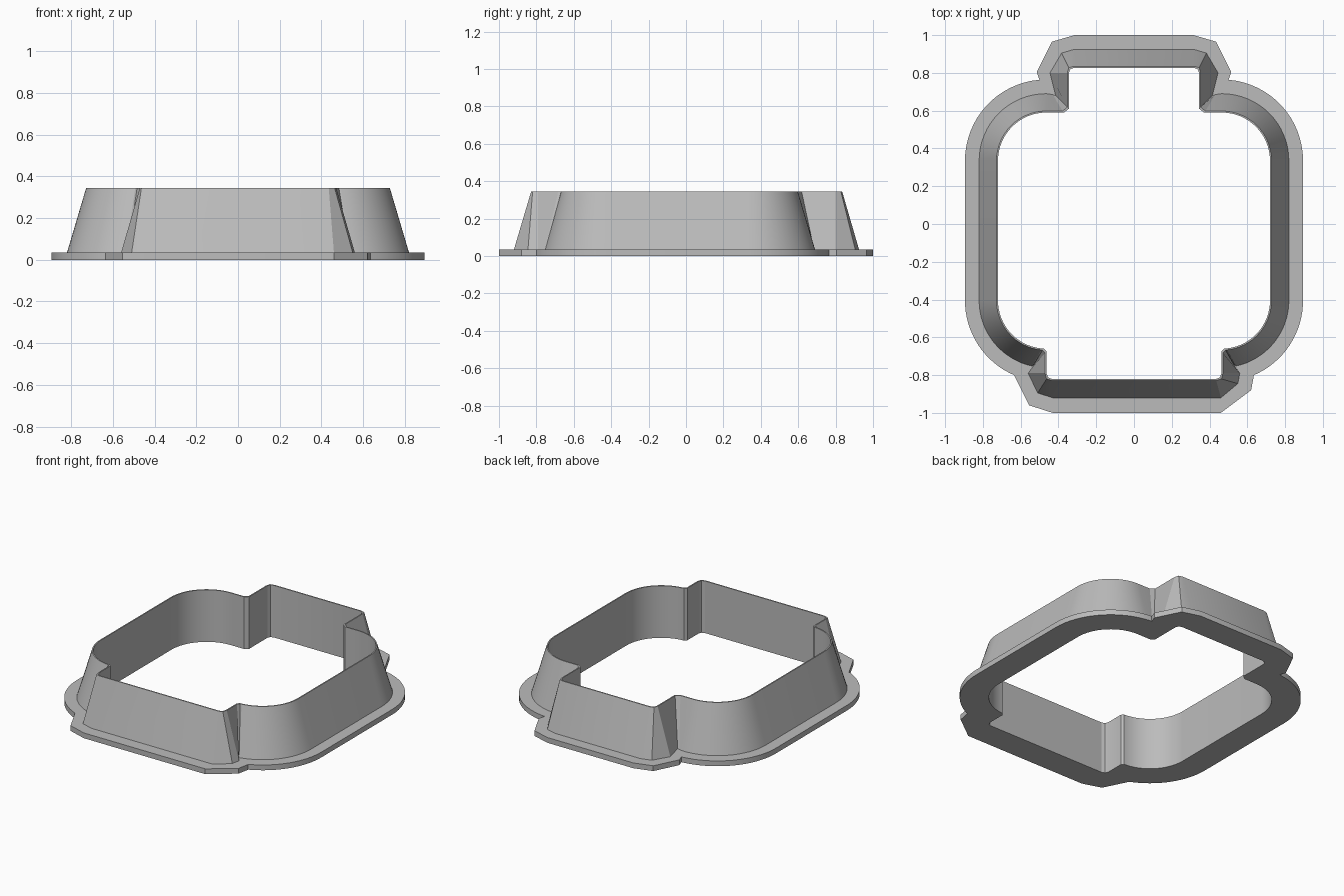
import bpy
import bmesh
from math import cos, sin, radians

cube = bpy.data.objects.get("Cube")
if cube:
    bpy.data.objects.remove(cube)

grey = bpy.data.materials.new("light_grey")
grey.use_nodes = True
colour = (0.5, 0.5, 0.5, 1)
grey.diffuse_color = colour
grey.node_tree.nodes["Principled BSDF"].inputs["Base Color"].default_value = colour

CORNER_X, TOP_Y, BOTTOM_Y = 0.465, 0.335, -0.405


def quadrant(radius, sweep, tab, bottom=False, left=False):
    """Rounded body corner followed by the points of the end tab."""
    side = -1 if left else 1
    centre, up = (BOTTOM_Y, -1) if bottom else (TOP_Y, 1)
    steps = 16
    pts = []
    for i in range(steps + 1):
        a = radians(sweep * i / steps)
        pts.append((CORNER_X + radius * cos(a), centre + up * radius * sin(a)))
    return [(side * x, y) for x, y in pts + tab]


def outline(radius, top_sweep, low_sweep, top, low_right, low_left):
    """Closed anticlockwise outline from four quadrants."""
    return (quadrant(radius, top_sweep, top)
            + quadrant(radius, top_sweep, top, left=True)[::-1]
            + quadrant(radius, low_sweep, low_left, True, True)
            + quadrant(radius, low_sweep, low_right, True)[::-1])


# Tab outlines: two notch points, shoulder, two corner points
def rim(t):
    top = [(0.37 + t, 0.59 + t), (0.345 + t, 0.61 + t), (0.345 + t, 0.80),
           (0.337 + t, 0.82 + t), (0.315, 0.827 + t)]
    low = [(0.476 + t, -0.66 - t), (0.463 + t, -0.675 - t), (0.463 + t, -0.79),
           (0.455 + t, -0.812 - t), (0.435, -0.82 - t)]
    return outline(0.255 + t, 90, 84, top, low, low)


inner = rim(0)
blade = rim(0.008)

wall_notch = [(0.53, -0.745), (0.535, -0.755), (0.56, -0.79)]
wall = outline(
    0.355, 90, 78,
    [(0.43, 0.685), (0.415, 0.68), (0.445, 0.80), (0.383, 0.905), (0.315, 0.925)],
    wall_notch + [(0.55, -0.845), (0.46, -0.92)],
    wall_notch + [(0.51, -0.895), (0.43, -0.92)])

flange_notch = [(0.625, -0.795), (0.625, -0.795), (0.635, -0.80)]
flange = outline(
    0.43, 85, 67,
    [(0.50, 0.76), (0.50, 0.76), (0.515, 0.805), (0.435, 0.965), (0.315, 1.0)],
    flange_notch + [(0.62, -0.88), (0.46, -1.0)],
    flange_notch + [(0.555, -0.96), (0.43, -1.0)])

# Loft the section around: flange, sloping wall, thin cutting edge, inside
FLANGE_Z, TOP_Z = 0.035, 0.345
section = [(inner, 0), (flange, 0), (flange, FLANGE_Z),
           (wall, FLANGE_Z), (blade, TOP_Z), (inner, TOP_Z)]

bm = bmesh.new()
rings = [[bm.verts.new((x, y, z)) for x, y in pts] for pts, z in section]
for k, ring in enumerate(rings):
    above = rings[(k + 1) % len(rings)]
    for i in range(len(ring)):
        j = (i + 1) % len(ring)
        bm.faces.new((ring[i], ring[j], above[j], above[i]))
bmesh.ops.remove_doubles(bm, verts=bm.verts, dist=0.0005)
bmesh.ops.recalc_face_normals(bm, faces=bm.faces)

mesh = bpy.data.meshes.new("cutter_frame")
bm.to_mesh(mesh)
bm.free()
mesh.materials.append(grey)
frame = bpy.data.objects.new("cutter_frame", mesh)
bpy.context.collection.objects.link(frame)

bpy.ops.object.select_all(action="DESELECT")
frame.select_set(True)
bpy.context.view_layer.objects.active = frame
bpy.ops.object.shade_smooth_by_angle(angle=radians(20))
